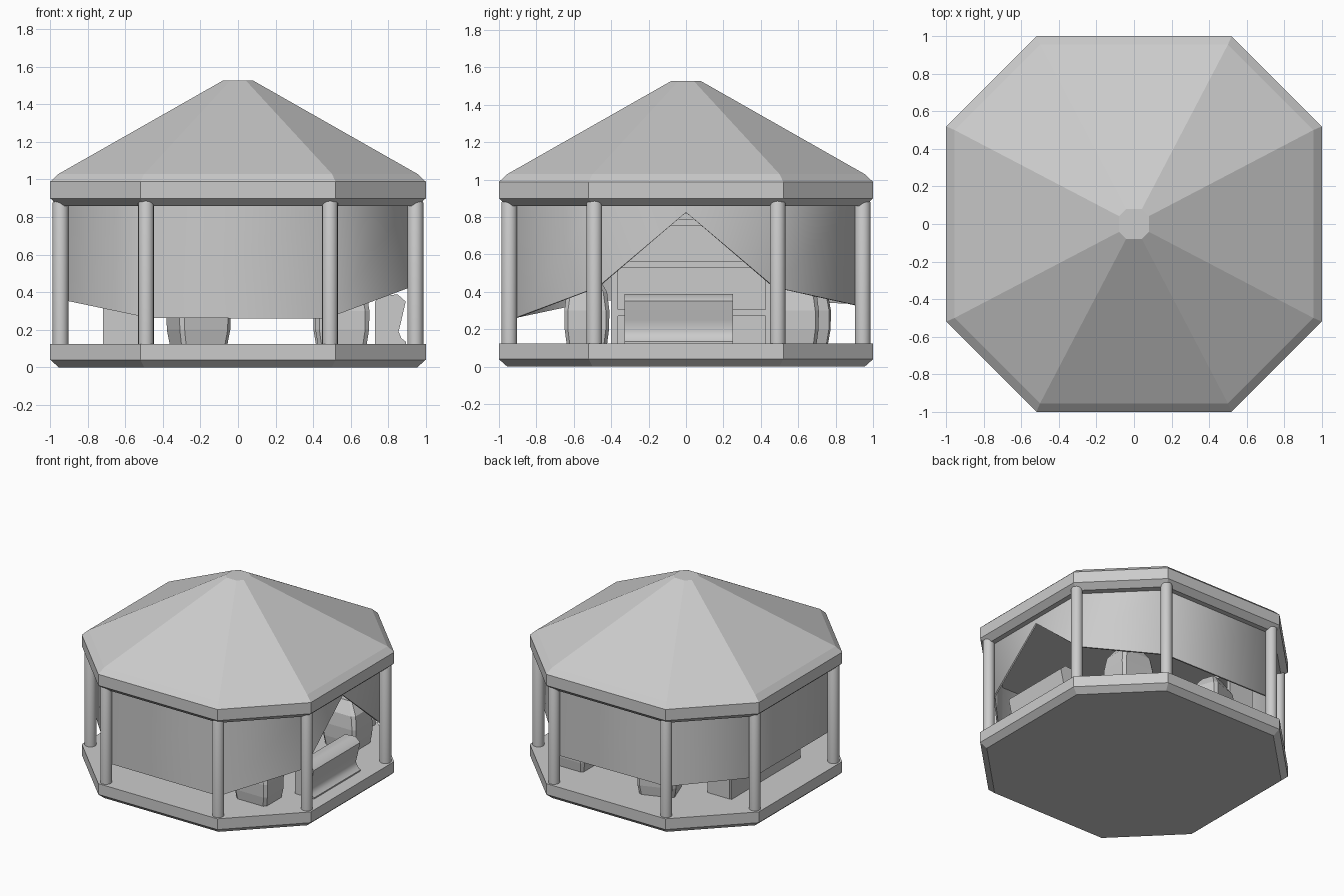
import bpy, bmesh, math

if "Cube" in bpy.data.objects:
    bpy.data.objects.remove(bpy.data.objects["Cube"])

def make(name, bm, smooth=False):
    bmesh.ops.recalc_face_normals(bm, faces=bm.faces)
    me = bpy.data.meshes.new(name)
    bm.to_mesh(me)
    bm.free()
    ob = bpy.data.objects.new(name, me)
    bpy.context.collection.objects.link(ob)
    if smooth:
        shade(ob)
    return ob

def shade(ob, angle=50):
    bpy.ops.object.select_all(action='DESELECT')
    bpy.context.view_layer.objects.active = ob
    ob.select_set(True)
    bpy.ops.object.shade_smooth_by_angle(angle=math.radians(angle))

def octagon(a, b):
    return [(b, -a), (a, -b), (a, b), (b, a), (-b, a), (-a, b), (-a, -b), (-b, -a)]

def stack(name, rings, squash=1):
    """Closed solid lofted through octagons given as (half width, half side, z)."""
    bm = bmesh.new()
    loops = [[bm.verts.new((x, y * squash, z)) for x, y in octagon(a, b)] for a, b, z in rings]
    for lo, hi in zip(loops, loops[1:]):
        for i in range(8):
            j = (i + 1) % 8
            bm.faces.new((lo[i], lo[j], hi[j], hi[i]))
    bm.faces.new(loops[0][::-1])
    bm.faces.new(loops[-1])
    return make(name, bm)

def box(name, x0, x1, y0, y1, z0, z1):
    bm = bmesh.new()
    bmesh.ops.create_cube(bm, size=1)
    for v in bm.verts:
        v.co = ((x0 + x1) / 2 + v.co.x * (x1 - x0), (y0 + y1) / 2 + v.co.y * (y1 - y0),
                (z0 + z1) / 2 + v.co.z * (z1 - z0))
    return make(name, bm)

# Floor and roof
stack("floor_base", [(.955, .50, 0), (1, .52, .04), (1, .52, .125)])
stack("roof", [(.955, .50, .86), (1, .52, .9), (1, .52, .988), (.955, .50, 1.03), (.08, .042, 1.527)])

# Corner posts with rounded tops
for n, (x, y) in enumerate(octagon(.945, .49)):
    bm = bmesh.new()
    prof = [(.042, .11), (.042, .875), (.037, .888), (.026, .896)]
    loops = [[bm.verts.new((x + r * math.cos(math.tau * k / 16), y + r * math.sin(math.tau * k / 16), z))
              for k in range(16)] for r, z in prof]
    for lo, hi in zip(loops, loops[1:]):
        for k in range(16):
            bm.faces.new((lo[k], lo[(k + 1) % 16], hi[(k + 1) % 16], hi[k]))
    bm.faces.new(loops[0])
    bm.faces.new(loops[-1])
    make(f"post_{n + 1}", bm, True)

# Hanging cloth wall, raised to a peak as the entrance on +x: (x, y, lower edge z)
A, B = .91, .47
hem = [(A, 0, .825), (A, B, .425), (B, A, .328), (-B, A, .335), (-A, B, .355),
       (-A, -B, .355), (-B, -A, .262), (B, -A, .26), (A, -B, .425), (A, 0, .825)]
bm = bmesh.new()
cols = [(bm.verts.new((x, y, z)), bm.verts.new((x, y, .88))) for x, y, z in hem]
for a, b in zip(cols, cols[1:]):
    bm.faces.new((a[0], b[0], b[1], a[1]))
bmesh.ops.remove_doubles(bm, verts=bm.verts, dist=.0001)
cloth = make("cloth_wall", bm, True)
solid = cloth.modifiers.new("thickness", 'SOLIDIFY')
solid.thickness = .012
solid.offset = 0
bpy.ops.object.modifier_apply(modifier=solid.name)
shade(cloth)

# Low chest behind the entrance: side profile run along y
prof = [(.73, .12), (.73, .35), (.76, .38), (.85, .388), (.893, .35), (.87, .25), (.855, .19),
        (.87, .155), (.895, .135), (.895, .12)]
bm = bmesh.new()
ends = [[bm.verts.new((x, y, z)) for x, z in prof] for y in (-.33, .25)]
for i in range(len(prof)):
    j = (i + 1) % len(prof)
    bm.faces.new((ends[0][i], ends[0][j], ends[1][j], ends[1][i]))
for e in ends:
    bm.faces.new(e)
make("chest", bm, True)

# Tall shelf unit at the back
box("shelf_back", -.72, -.705, -.40, .46, .12, .82)
for n, y in enumerate((-.40, .425)):
    box(f"shelf_side_{n + 1}", -.705, -.51, y, y + .037, .12, .82)
for n, z in enumerate((.27, .53, .755)):
    box(f"shelf_board_{n + 1}", -.705, -.51, -.365, .427, z, z + .035)

# Boxy bulging sacks on the floor: (x, y, turn in degrees)
for n, (x, y, turn) in enumerate([(.555, -.53, 0), (.545, .59, 0), (-.21, .62, 20)]):
    sack = stack(f"sack_{n + 1}", [(.13, .11, .12), (.143, .122, .2), (.145, .122, .3), (.13, .105, .4),
                                   (.065, .052, .49)], .83)
    sack.location = (x, y, 0)
    sack.rotation_euler.z = math.radians(turn)
